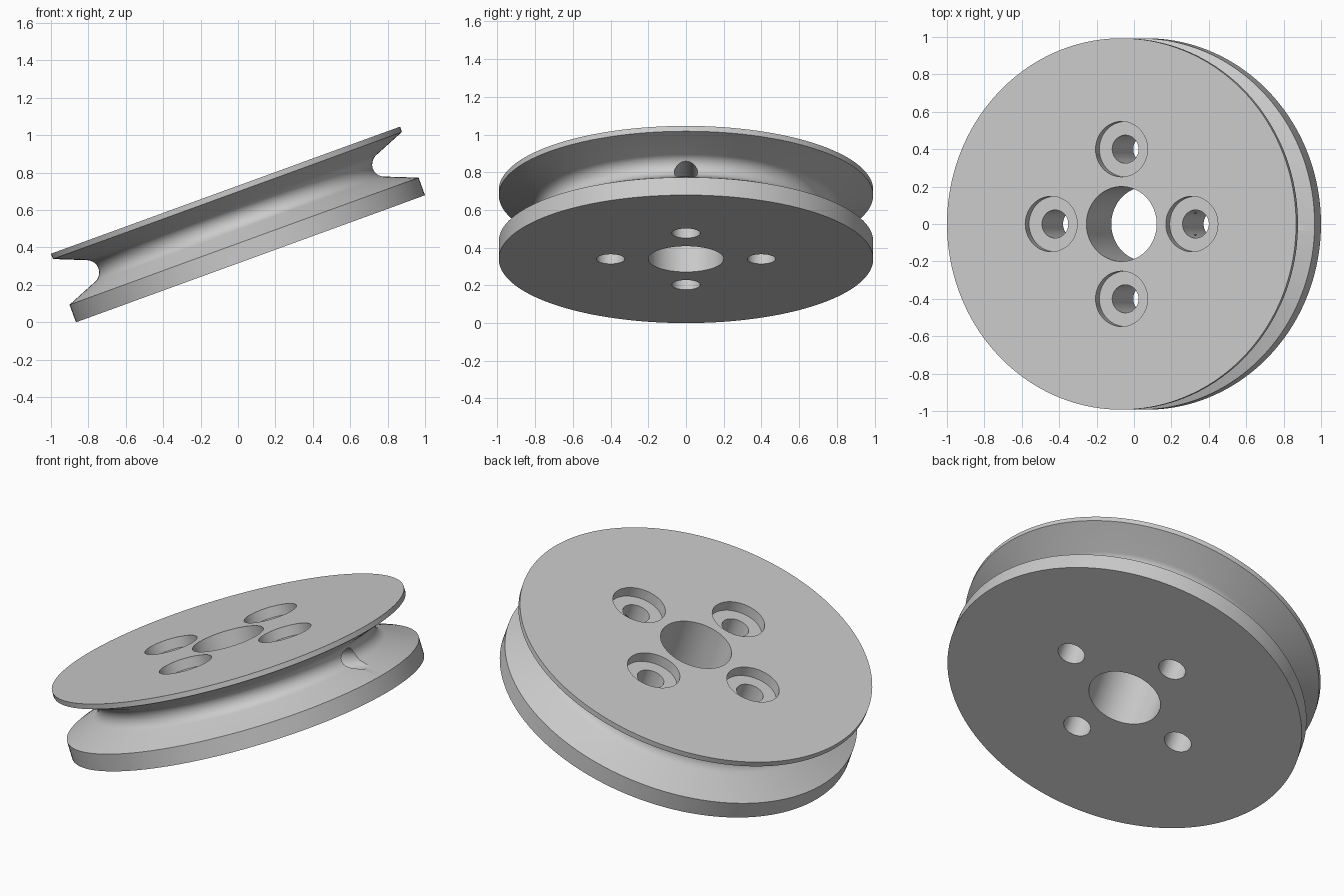
import bpy, bmesh
from math import radians, sin, cos, tan, pi
from mathutils import Matrix, Vector

if "Cube" in bpy.data.objects:
    bpy.data.objects.remove(bpy.data.objects["Cube"])

R, THICK, BORE = 0.993, 0.39, 0.2
LOW_RIM, TOP_RIM = 0.10, 0.36
GROOVE_R, FLANK = 0.066, radians(22)
TILT = radians(-20)
SEG = 160

# Single grey material
grey = bpy.data.materials.new("plain grey")
grey.use_nodes = True
colour = (0.6, 0.6, 0.6, 1)
grey.diffuse_color = colour
grey.node_tree.nodes["Principled BSDF"].inputs["Base Color"].default_value = colour


def new_object(name, bm):
    bmesh.ops.recalc_face_normals(bm, faces=bm.faces[:])
    mesh = bpy.data.meshes.new(name)
    bm.to_mesh(mesh)
    bm.free()
    mesh.materials.append(grey)
    obj = bpy.data.objects.new(name, mesh)
    bpy.context.collection.objects.link(obj)
    return obj


def cutter(name, radius, start, end):
    """Cylinder between two points, used only for cutting."""
    start, end = Vector(start), Vector(end)
    axis = end - start
    turn = axis.to_track_quat('Z', 'Y').to_matrix().to_4x4()
    bm = bmesh.new()
    bmesh.ops.create_cone(bm, cap_ends=True, segments=48, radius1=radius,
                          radius2=radius, depth=axis.length,
                          matrix=Matrix.Translation((start + end) / 2) @ turn)
    obj = new_object(name, bm)
    obj.hide_render = True
    return obj


# Wheel cross-section: bore, lower rim, rounded groove, upper rim
mid = (LOW_RIM + TOP_RIM) / 2
half = mid - LOW_RIM
tangent_x = R - (half - GROOVE_R * cos(FLANK)) / tan(FLANK)
centre_x = tangent_x + GROOVE_R * sin(FLANK)
profile = [(BORE, 0), (R, 0), (R, LOW_RIM)]
STEPS = 16
for i in range(STEPS + 1):
    a = (pi / 2 - FLANK) * (2 * i / STEPS - 1)
    profile.append((centre_x - GROOVE_R * cos(a), mid + GROOVE_R * sin(a)))
profile += [(R, TOP_RIM), (R, THICK), (BORE, THICK)]

bm = bmesh.new()
rings = [[bm.verts.new((r * cos(2 * pi * s / SEG), r * sin(2 * pi * s / SEG), z))
          for s in range(SEG)] for r, z in profile]
for k, ring in enumerate(rings):
    above = rings[(k + 1) % len(rings)]
    for s in range(SEG):
        t = (s + 1) % SEG
        bm.faces.new((ring[s], ring[t], above[t], above[s]))
wheel = new_object("pulley_wheel", bm)

# Four counterbored bolt holes and one radial pin hole
cutters = []
for q in range(4):
    x, y = 0.4 * cos(q * pi / 2), 0.4 * sin(q * pi / 2)
    cutters.append(cutter("bolt_hole_cutter", 0.075, (x, y, -0.1), (x, y, 0.5)))
    cutters.append(cutter("counterbore_cutter", 0.148, (x, y, THICK - 0.06), (x, y, 0.5)))
cutters.append(cutter("pin_hole_cutter", 0.0615, (0.35, 0, 0.203), (1.1, 0, 0.203)))

bpy.context.view_layer.objects.active = wheel
wheel.select_set(True)
for c in cutters:
    mod = wheel.modifiers.new("cut", 'BOOLEAN')
    mod.operation, mod.solver, mod.object = 'DIFFERENCE', 'EXACT', c
    bpy.ops.object.modifier_apply(modifier=mod.name)
for c in cutters:
    bpy.data.objects.remove(c)

# Tilt the wheel and rest its lowest edge on the ground
wheel.data.transform(Matrix.Rotation(TILT, 4, 'Y') @ Matrix.Translation((0, 0, -THICK / 2)))
low = min(v.co.z for v in wheel.data.vertices)
wheel.data.transform(Matrix.Translation((0, 0, -low)))

bpy.ops.object.select_all(action='DESELECT')
wheel.select_set(True)
bpy.ops.object.shade_smooth_by_angle(angle=radians(30))
